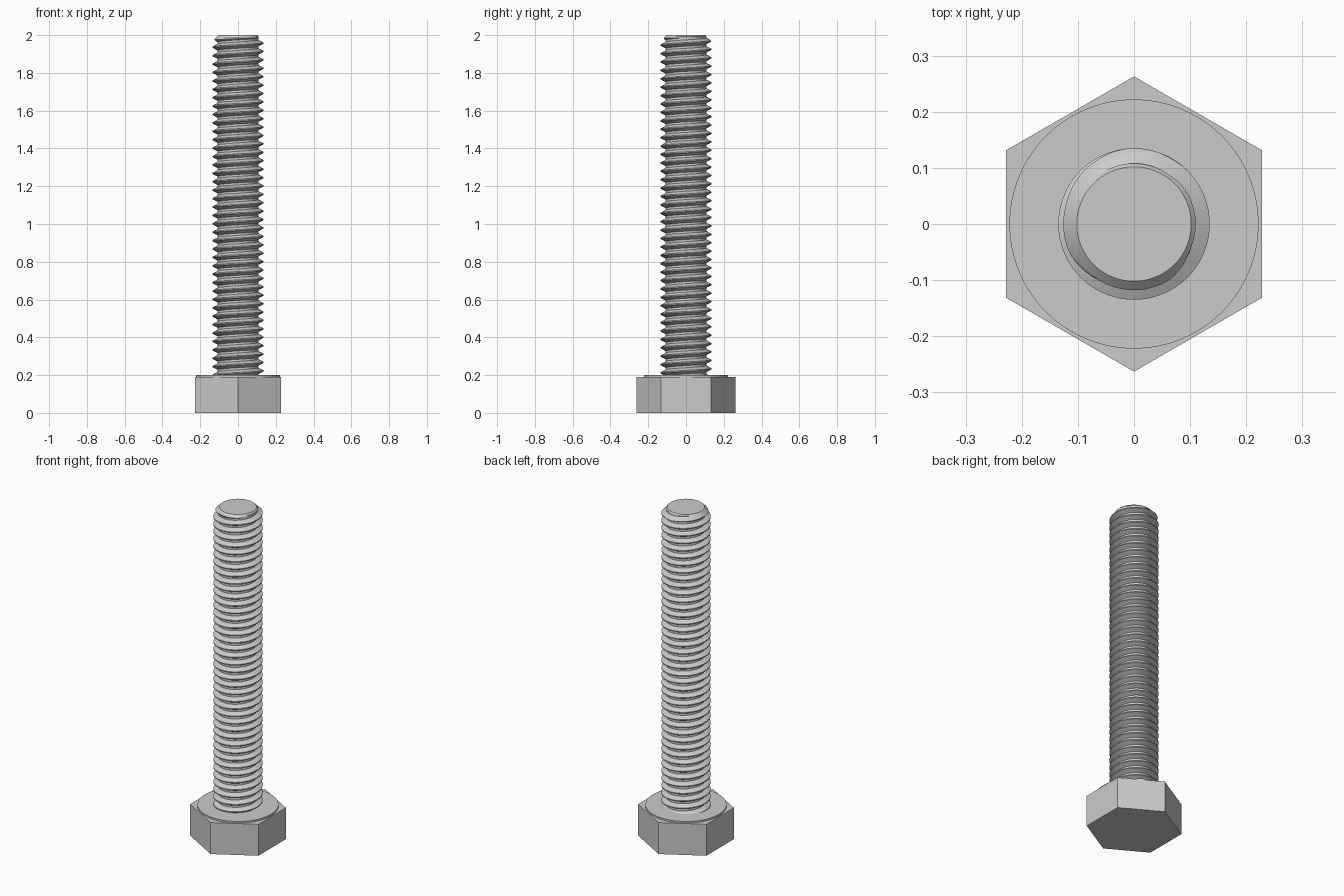
import bpy, bmesh, math

cube = bpy.data.objects.get("Cube")
if cube:
    bpy.data.objects.remove(cube, do_unlink=True)

HEAD_TOP, WASHER_TOP, TOP = 0.19, 0.2, 2.0
PITCH, SEGMENTS = 0.0445, 64
CREST, ROOT, TIP = 0.135, 0.108, 0.102

steel = bpy.data.materials.new("grey steel")
steel.use_nodes = True
steel.diffuse_color = (0.6, 0.6, 0.6, 1)
steel.node_tree.nodes["Principled BSDF"].inputs["Base Color"].default_value = (0.6, 0.6, 0.6, 1)


def finish(obj):
    obj.data.materials.append(steel)
    bpy.ops.object.select_all(action="DESELECT")
    obj.select_set(True)
    bpy.context.view_layer.objects.active = obj
    bpy.ops.object.shade_smooth_by_angle(angle=math.radians(30))


def cylinder(name, sides, radius, low, high):
    bpy.ops.mesh.primitive_cylinder_add(vertices=sides, radius=radius, depth=high - low,
                                        location=(0, 0, (low + high) / 2))
    obj = bpy.context.object
    obj.name = name
    finish(obj)


# Hexagonal head with its raised round bearing face
cylinder("hex_head", 6, 0.263, 0, HEAD_TOP)
cylinder("washer_face", 96, 0.222, HEAD_TOP, WASHER_TOP)

# Threaded shank: a tooth profile swept along a right-handed helix
profile = [(ROOT, -3 / 8), (CREST, -1 / 16), (CREST, 1 / 16), (ROOT, 3 / 8)]
turns = 44
start = 1.958 - 42 * PITCH
bm = bmesh.new()
rows = []
for i in range(turns * SEGMENTS + 1):
    a = math.tau * i / SEGMENTS
    z = start + PITCH * i / SEGMENTS
    rows.append([bm.verts.new((r * math.cos(a), r * math.sin(a), z + PITCH * h))
                 for r, h in profile])
for i in range(len(rows) - 1):
    p, q = rows[i], rows[i + 1]
    for j in range(3):
        bm.faces.new((p[j], q[j], q[j + 1], p[j + 1]))
    # Root band joins this turn to the next one up
    if i + 1 + SEGMENTS < len(rows):
        bm.faces.new((p[3], q[3], rows[i + 1 + SEGMENTS][0], rows[i + SEGMENTS][0]))


def slice_at(z, above=False, below=False):
    bmesh.ops.bisect_plane(bm, geom=bm.verts[:] + bm.edges[:] + bm.faces[:], dist=1e-6,
                           plane_co=(0, 0, z), plane_no=(0, 0, 1),
                           clear_outer=above, clear_inner=below)


# Trim both ends, then turn the tip down to a chamfer
slice_at(WASHER_TOP - 0.02, below=True)
slice_at(TOP, above=True)
for k in range(1, 5):
    slice_at(TOP - k * 0.008)
for v in bm.verts:
    r = math.hypot(v.co.x, v.co.y)
    limit = TIP + (TOP - v.co.z)
    if r > limit:
        v.co.x *= limit / r
        v.co.y *= limit / r

# Flat end of the shank
rim = [e for e in bm.edges if e.is_boundary and all(v.co.z > TOP - 0.001 for v in e.verts)]
bmesh.ops.holes_fill(bm, edges=rim, sides=0)
bmesh.ops.recalc_face_normals(bm, faces=bm.faces[:])

mesh = bpy.data.meshes.new("threaded_shank")
bm.to_mesh(mesh)
bm.free()
shank = bpy.data.objects.new("threaded_shank", mesh)
bpy.context.collection.objects.link(shank)
finish(shank)
